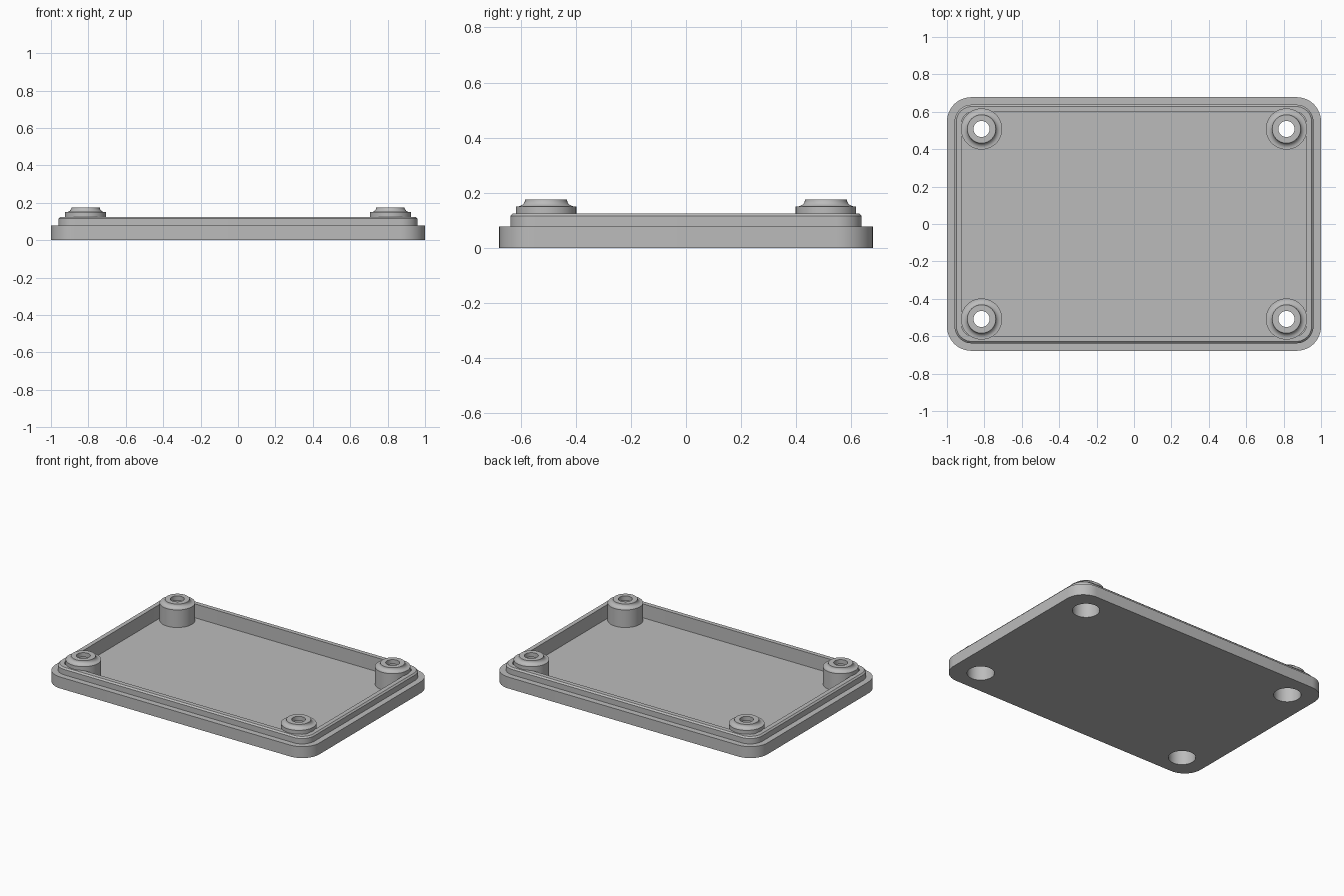
import bpy, bmesh, math

old = bpy.data.objects.get("Cube")
if old:
    bpy.data.objects.remove(old, do_unlink=True)

HALF_X, HALF_Y, CORNER = 1.0, 0.678, 0.13
POST_X, POST_Y = 0.815, 0.508
FLOOR, BORE, SEGMENTS = 0.03, 0.085, 64

grey = bpy.data.materials.new("plain grey")
grey.use_nodes = True
grey.diffuse_color = (0.5, 0.5, 0.5, 1)
grey.node_tree.nodes["Principled BSDF"].inputs["Base Color"].default_value = (0.5, 0.5, 0.5, 1)


def loft(name, loops, closed=False, location=(0, 0, 0)):
    """Join rings of points; cap both ends, or close the rings into a tube."""
    bm = bmesh.new()
    rings = [[bm.verts.new(p) for p in loop] for loop in loops]
    n = len(rings[0])
    pairs = list(zip(rings, rings[1:]))
    if closed:
        pairs.append((rings[-1], rings[0]))
    else:
        bm.faces.new(rings[0])
        bm.faces.new(rings[-1])
    for a, b in pairs:
        for i in range(n):
            j = (i + 1) % n
            bm.faces.new((a[i], a[j], b[j], b[i]))
    bmesh.ops.recalc_face_normals(bm, faces=bm.faces)
    mesh = bpy.data.meshes.new(name)
    bm.to_mesh(mesh)
    bm.free()
    mesh.materials.append(grey)
    obj = bpy.data.objects.new(name, mesh)
    obj.location = location
    bpy.context.collection.objects.link(obj)
    return obj


def rounded_rect(inset, z, steps=12):
    """Outline of the lid pulled in by an inset, with concentric corners."""
    r = CORNER - inset * 0.95
    cx, cy = HALF_X - inset - r, HALF_Y - inset - r
    points = []
    for k, (sx, sy) in enumerate(((1, 1), (-1, 1), (-1, -1), (1, -1))):
        for i in range(steps + 1):
            a = math.pi / 2 * (k + i / steps)
            points.append((sx * cx + r * math.cos(a), sy * cy + r * math.sin(a), z))
    return points


def circle(r, z):
    angles = [2 * math.pi * i / SEGMENTS for i in range(SEGMENTS)]
    return [(r * math.cos(a), r * math.sin(a), z) for a in angles]


def smooth(obj):
    bpy.ops.object.select_all(action="DESELECT")
    obj.select_set(True)
    bpy.context.view_layer.objects.active = obj
    bpy.ops.object.shade_smooth_by_angle(angle=math.radians(30))


# Lid tray: outer wall, ledge, raised lip with chamfer, recessed floor
tray_profile = [(0, 0), (0, 0.078), (0.04, 0.078), (0.04, 0.115),
                (0.05, 0.125), (0.08, 0.125), (0.08, FLOOR)]
tray = loft("lid_tray", [rounded_rect(i, z) for i, z in tray_profile])

# Screw post: collar, concave shoulder, narrow hole above a wide bore
shoulder = []
for i in range(9):
    a = math.pi / 2 * i / 8
    shoulder.append((0.105 - 0.029 * math.sin(a), 0.175 - 0.025 * math.cos(a)))
post_profile = ([(BORE, FLOOR), (0.11, FLOOR), (0.11, 0.15)] + shoulder
                + [(0.043, 0.175), (0.043, 0.145), (BORE, 0.145)])

for side, sx in (("left", 1), ("right", -1)):
    for end, sy in (("front", -1), ("back", 1)):
        place = (sx * POST_X, sy * POST_Y, 0)
        post = loft(f"screw_post_{end}_{side}",
                    [circle(r, z) for r, z in post_profile], True, place)
        smooth(post)
        # Bore through the tray floor
        cutter = loft("bore_cutter", [circle(BORE, -0.1), circle(BORE, 0.1)],
                      location=place)
        cutter.hide_render = True
        cut = tray.modifiers.new("bore", "BOOLEAN")
        cut.operation = "DIFFERENCE"
        cut.solver = "EXACT"
        cut.object = cutter
        bpy.context.view_layer.objects.active = tray
        bpy.ops.object.modifier_apply(modifier=cut.name)
        bpy.data.objects.remove(cutter, do_unlink=True)

smooth(tray)
